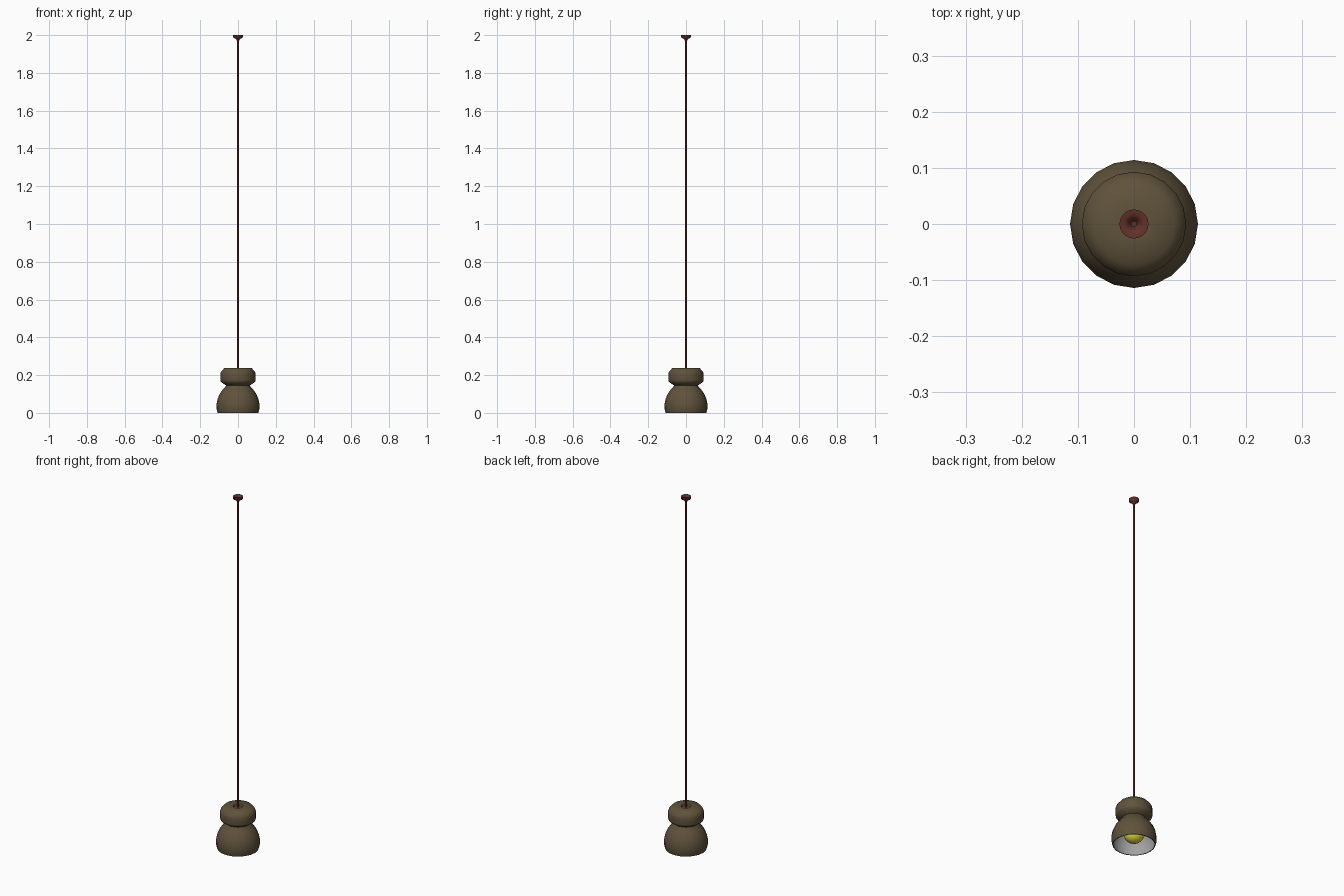
import bpy, bmesh, math

if "Cube" in bpy.data.objects:
    bpy.data.objects.remove(bpy.data.objects["Cube"])


def material(name, rgb):
    m = bpy.data.materials.new(name)
    m.diffuse_color = (*rgb, 1)
    m.use_nodes = True
    m.node_tree.nodes["Principled BSDF"].inputs["Base Color"].default_value = m.diffuse_color
    return m


BROWN = material("olive brown", (0.115, 0.085, 0.044))
GREY = material("lining grey", (0.36, 0.36, 0.36))
RED = material("dark red", (0.125, 0.03, 0.022))
YELLOW = material("bulb yellow", (0.8, 0.75, 0.05))


def lathe(name, profile, mat, sides=20, angle=60):
    """Spin a (radius, z) profile round the z axis."""
    bm = bmesh.new()
    rings = []
    for r, z in profile:
        if r < 1e-6:
            rings.append([bm.verts.new((0, 0, z))] * sides)
        else:
            rings.append([bm.verts.new((r * math.cos(2 * math.pi * i / sides),
                                        r * math.sin(2 * math.pi * i / sides), z))
                          for i in range(sides)])
    for a, b in zip(rings, rings[1:]):
        for i in range(sides):
            j = (i + 1) % sides
            bm.faces.new(list(dict.fromkeys((a[i], a[j], b[j], b[i]))))
    me = bpy.data.meshes.new(name)
    bm.to_mesh(me)
    bm.free()
    me.materials.append(mat)
    ob = bpy.data.objects.new(name, me)
    bpy.context.collection.objects.link(ob)
    bpy.context.view_layer.objects.active = ob
    ob.select_set(True)
    bpy.ops.object.shade_smooth_by_angle(angle=math.radians(angle))
    ob.select_set(False)
    return ob


# Shade: bell below, pinched neck, chamfered drum above
outer = [(0.108, 0), (0.113, 0.02), (0.114, 0.045), (0.108, 0.075), (0.096, 0.102),
         (0.080, 0.124), (0.068, 0.136), (0.063, 0.146), (0.070, 0.150),
         (0.091, 0.164), (0.093, 0.172), (0.093, 0.208), (0.090, 0.217),
         (0.072, 0.238), (0.026, 0.238), (0.022, 0.230), (0.0, 0.230)]
lathe("shade", outer, BROWN)
lathe("shade_rim", [(0.104, 0), (0.108, 0)], BROWN)

# Pale lining inside the bell
lining = [(0.104, 0), (0.108, 0.02), (0.109, 0.045), (0.103, 0.073),
          (0.092, 0.098), (0.076, 0.119), (0.060, 0.132), (0.0, 0.132)]
lathe("shade_lining", lining, GREY)

# Bulb with a short neck
bulb = [(0.054 * math.sin(t), 0.067 - 0.054 * math.cos(t))
        for t in [math.pi * i / 10 for i in range(9)]]
lathe("bulb", bulb + [(0.022, 0.132)], YELLOW)

# Cord and ceiling canopy, dished on top
lathe("cord", [(0, 0.23), (0.005, 0.23), (0.005, 1.985), (0, 1.985)], RED, 12)
lathe("ceiling_canopy", [(0.005, 1.970), (0.009, 1.975), (0.012, 1.980), (0.025, 1.987),
                         (0.026, 2.0), (0.017, 2.0), (0.010, 1.994), (0.005, 1.985)],
      RED)
